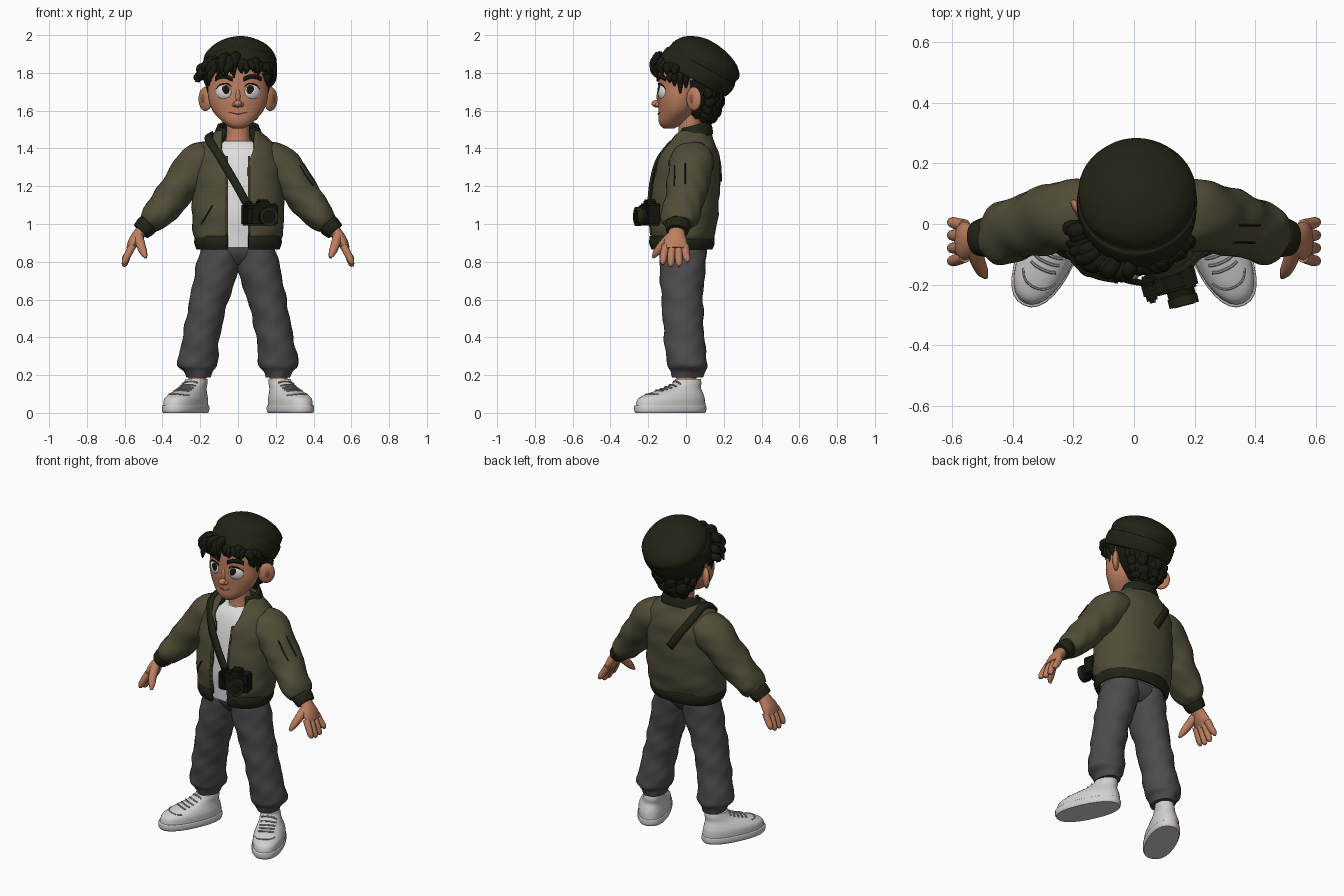
import bpy, bmesh, math, random
from math import sin, cos, pi, radians
from mathutils import Vector, Matrix
from mathutils.bvhtree import BVHTree

if "Cube" in bpy.data.objects:
    bpy.data.objects.remove(bpy.data.objects["Cube"])
random.seed(4)
trees = {}


def material(name, code):
    lin = [(int(code[i:i + 2], 16) / 255) ** 2.2 for i in (0, 2, 4)] + [1]
    m = bpy.data.materials.new(name)
    m.use_nodes = True
    m.diffuse_color = lin
    bsdf = m.node_tree.nodes["Principled BSDF"]
    bsdf.inputs["Base Color"].default_value = lin
    bsdf.inputs["Roughness"].default_value = 0.8
    return m


SKIN = material("skin", "BC7E60")
BLUSH = material("dark skin", "8F5844")
HAIR = material("black hair", "1E1F17")
KNIT = material("dark green knit", "26281C")
OLIVE = material("olive cloth", "514E3A")
GREY = material("grey trousers", "4F4B4E")
WHITE = material("white cloth", "DEDCDC")
SHOE = material("shoe leather", "D2CECC")
LACE = material("lace grey", "A5A19E")
BLACK = material("camera black", "1B1C15")


def finish(name, bm, mat, thick=0):
    bmesh.ops.recalc_face_normals(bm, faces=bm.faces)
    trees[name] = BVHTree.FromBMesh(bm)
    me = bpy.data.meshes.new(name)
    bm.to_mesh(me)
    bm.free()
    me.materials.append(mat)
    ob = bpy.data.objects.new(name, me)
    bpy.context.collection.objects.link(ob)
    if thick:
        mod = ob.modifiers.new("thickness", 'SOLIDIFY')
        mod.thickness, mod.offset = thick, 0
    return ob


def smooth_rows(rows, n):
    """Catmull-Rom interpolation of section rows."""
    out = []
    for i in range(len(rows) - 1):
        a, b, c, d = (rows[min(max(j, 0), len(rows) - 1)] for j in range(i - 1, i + 3))
        for k in range(n):
            t = k / n
            out.append([q + .5 * t * (r - p + t * (2 * p - 5 * q + 4 * r - s + t * (3 * (q - r) + s - p)))
                        for p, q, r, s in zip(a, b, c, d)])
    return out + [list(rows[-1])]


def loft(name, rows, mat, path=False, n=4, seg=28, power=2, wrinkle=0, shear=0, thick=0):
    """Skin rows of (x, y, z, rx, ry[, half gap]); rings are level, or square to the path."""
    rows = smooth_rows(rows, n)
    bm = bmesh.new()
    rings = []
    for i, row in enumerate(rows):
        c, rx, ry = Vector(row[:3]), max(row[3], .002), max(row[4], .002)
        u, v = Vector((1, 0, 0)), Vector((0, 1, 0))
        if path:
            t = (Vector(rows[min(i + 1, len(rows) - 1)][:3]) - Vector(rows[max(i - 1, 0)][:3])).normalized()
            v = (v - t * t.y).normalized()
            u = v.cross(t)
        gap = len(row) > 5
        g = math.asin(min(1, max(row[5], 0) / rx) ** (power / 2)) if gap else 0
        ring = []
        for k in range(seg + gap):
            a = g + (2 * pi - 2 * g) * k / seg
            w = wrinkle * (sin(2 * a + 38 * c.z) + .7 * sin(5 * a - 61 * c.z))
            s, q = (math.copysign(abs(f) ** (2 / power), f) for f in (sin(a), -cos(a)))
            p = c + u * s * (rx + w) + v * q * (ry + w)
            p.z += shear * (p.y - c.y)
            ring.append(bm.verts.new(p))
        rings.append(ring)
    for a, b in zip(rings, rings[1:]):
        for k in range(seg):
            j = (k + 1) % len(a)
            bm.faces.new((a[k], a[j], b[j], b[k]))
    if not gap:
        bm.faces.new(rings[0])
        bm.faces.new(rings[-1])
    return finish(name, bm, mat, thick)


def taper(name, pts, radii, mat, seg=10):
    return loft(name, [(*p, r, r) for p, r in zip(pts, radii)], mat, path=True, seg=seg)


def ribbon(name, pts, side, width, mat, thick=.01):
    bm = bmesh.new()
    half = Vector(side).normalized() * width / 2
    rows = [[bm.verts.new(Vector(p) + half * s) for s in (-1, 1)] for p in smooth_rows(pts, 4)]
    for a, b in zip(rows, rows[1:]):
        bm.faces.new((a[0], a[1], b[1], b[0]))
    return finish(name, bm, mat, thick)


def blobs(name, items, mat):
    """Ellipsoids given as (centre, radii, turn about z)."""
    bm = bmesh.new()
    for c, r, turn in items:
        bmesh.ops.create_icosphere(bm, subdivisions=3, radius=1, matrix=Matrix.Translation(c)
                                   @ Matrix.Rotation(turn, 4, 'Z') @ Matrix.Diagonal((*r, 1)))
    return finish(name, bm, mat)


def on(part, p, view=(0, -1, 0), lift=.004):
    """Drop a point onto a part, seen from the given direction."""
    d = Vector(view).normalized()
    hit = trees[part].ray_cast(Vector(p) + d * 2, -d)[0]
    return tuple((hit or Vector(p)) + d * lift)


def mirrored(s, rows):
    return [(r[0] * s, *r[1:]) for r in rows]


# Jacket, shirt and neck
body = [(.95, -.018, .228, .165), (1.05, -.013, .237, .175), (1.2, 0, .23, .172), (1.32, .012, .222, .16),
        (1.40, .02, .195, .136), (1.45, .03, .15, .108), (1.49, .038, .105, .085)]
loft("shirt", [(0, -.015, .875, .195, .14)] + [(0, y, z, rx - .025, ry - .025) for z, y, rx, ry in body[:-2]]
     + [(0, .03, 1.44, .10, .085)], WHITE, power=2.3)
loft("jacket", [(0, -.018, .915, .215, .155, .055)] + [(0, y, z, rx, ry, .055 + .03 * (z > 1.35)) for z, y, rx, ry in body],
     OLIVE, seg=48, power=2.3, wrinkle=.003, thick=.016)
loft("jacket_hem", [(0, -.023, z, r, r - .057, .055) for z, r in ((.868, .21), (.9, .222), (.935, .219))],
     KNIT, power=2.3, thick=.02, seg=40)
loft("jacket_collar", [(0, .03, 1.445, .132, .105, .085), (0, .04, 1.485, .115, .09, .07), (0, .045, 1.52, .1, .074, .062)],
     KNIT, shear=.3, thick=.018)
loft("neck", [(0, .02, 1.40, .08, .075), (0, .02, 1.46, .062, .06), (0, .02, 1.58, .06, .06)], SKIN)
for s in (-1, 1):
    ribbon("zip_edge", [on("shirt", (s * .058, 0, z), lift=.032) for z in (.94, 1.05, 1.2, 1.36)], (1, 0, 0), .01, OLIVE)
    taper("jacket_pocket", [on("jacket", (s * x, 0, z), lift=.01) for x, z in ((.135, 1.1), (.165, 1.05), (.195, 1.0))],
          [.005] * 3, KNIT, 6)

# Sleeves, cuffs and hands
arm = [(.12, .03, 1.37, .075, .09), (.2, .03, 1.325, .108, .12), (.3, .01, 1.21, .1, .11),
       (.37, -.01, 1.115, .088, .105), (.44, -.035, 1.035, .08, .098), (.475, -.042, 1.0, .058, .075)]
for s in (-1, 1):
    loft("sleeve", mirrored(s, arm), OLIVE, path=True, n=6, wrinkle=.004)
    loft("sleeve_cuff", mirrored(s, [(.462, -.04, 1.012, .05, .06), (.485, -.043, .99, .058, .066),
                                     (.515, -.047, .96, .05, .058)]), KNIT, path=True)
    loft("palm", mirrored(s, [(.49, -.045, .985, .033, .038), (.525, -.05, .945, .032, .046),
                              (.552, -.055, .905, .03, .062), (.573, -.055, .868, .02, .06)]), SKIN, path=True)
    for k in range(4):
        y, drop = -.107 + .034 * k, (.0, .012, .01, -.012)[k]
        taper("finger", mirrored(s, [(.558, y, .885), (.582, y * 1.15 + .006, .84), (.6, y * 1.25 + .012, .802 - drop),
                                     (.607, y * 1.25 + .012, .786 - drop)]), [.021, .02, .017, .007], SKIN)
    taper("thumb", mirrored(s, [(.528, -.075, .935), (.515, -.122, .89), (.5, -.155, .85), (.488, -.175, .822)]),
          [.028, .025, .02, .008], SKIN)
# Zipped pocket on the left sleeve
for dy in (-.03, .03):
    taper("sleeve_pocket", [on("sleeve", (.3 + .45 * k, -.02 + dy, 1.22 - .8 * k), (.85, -.15, .5), .002)
                            for k in (-.07, 0, .07)], [.004] * 3, KNIT, 6)

# Trousers
leg = [(.09, -.015, .89, .1, .12), (.103, -.017, .8, .113, .124), (.125, -.02, .7, .112, .116), (.153, -.02, .6, .103, .11),
       (.175, -.015, .5, .1, .108), (.195, -.01, .4, .098, .106), (.21, .002, .3, .104, .108),
       (.215, .007, .25, .104, .106), (.212, .009, .22, .08, .09), (.21, .01, .187, .066, .08)]
loft("trouser_seat", [(0, -.015, .93, .18, .12), (0, -.015, .86, .19, .117), (0, -.015, .82, .14, .1),
                      (0, -.015, .785, .05, .07)], GREY, power=2.3)
for s in (-1, 1):
    loft("trouser_leg", mirrored(s, leg), GREY, n=6, wrinkle=.0028)

# Shoes: sole, upper, laces, toe seam and ankle, all turned outwards
for s in (-1, 1):
    sole = loft("shoe_sole", [(s * bow, -.095, z, rx, ry) for z, rx, ry, bow in
                              ((0, .087, .197, .006), (.012, .093, .203, .006), (.035, .093, .203, .006),
                               (.04, .089, .199, .006))], SHOE, power=2.3)
    upper = loft("shoe_upper", [(s * .006, -.093, .035, .089, .198), (s * .006, -.088, .075, .088, .189),
                                (s * .004, -.062, .103, .077, .155), (0, -.022, .13, .064, .105),
                                (-s * .004, .008, .158, .058, .078), (-s * .006, .015, .18, .053, .069)],
                 SHOE, power=2.2)
    ankle = loft("ankle", [(-s * .012, .012, .15, .045, .055), (-s * .018, .005, .22, .045, .055)], SKIN)
    parts = [sole, upper, ankle]
    for k in range(5):
        y = -.17 + .026 * k
        parts.append(taper("lace", [on("shoe_upper", (x, y + abs(x) * .3, .1), (0, 0, 1), .002)
                                    for x in (-.045, -.02, .02, .045)], [.005] * 4, LACE, 6))
    parts.append(taper("toe_seam", [on("shoe_upper", (.06 * sin(a), -.18 - .05 * cos(a), .1), (0, 0, 1), .001)
                                    for a in (-1.4, -.7, 0, .7, 1.4)], [.004] * 5, LACE, 6))
    for ob in parts:
        ob.location.x = s * .232
        ob.rotation_euler.z = s * radians(25)

# Head, nose and ears
loft("head", [(0, -.09, 1.505, .025, .025), (0, -.085, 1.52, .056, .05), (0, -.07, 1.55, .092, .076),
              (0, -.045, 1.6, .135, .1), (0, -.035, 1.66, .156, .114), (0, -.025, 1.72, .16, .122),
              (0, -.01, 1.8, .163, .135), (0, 0, 1.88, .145, .13), (0, .01, 1.93, .09, .09)], SKIN, seg=40)
blobs("nose", [((0, -.155, 1.637), (.022, .028, .02), 0), ((-.017, -.147, 1.632), (.014, .018, .013), 0),
               ((.017, -.147, 1.632), (.014, .018, .013), 0), ((0, -.138, 1.675), (.015, .018, .045), 0)], SKIN)
blobs("ears", [((s * .172, .042, 1.662), (.02, .05, .064), s * -.75) for s in (-1, 1)], SKIN)
blobs("ear_hollows", [((s * .183, .032, 1.664), (.008, .016, .028), s * -.75) for s in (-1, 1)], BLUSH)

# Eyes, brows and mouth
blobs("eye_whites", [((s * .074, -.12, 1.698), (.047, .025, .043), s * .45) for s in (-1, 1)], WHITE)
blobs("irises", [((s * .067, -.14, 1.704), (.024, .009, .029), s * .3) for s in (-1, 1)], BLACK)
for s in (-1, 1):
    taper("upper_lash", [(s * .03, -.139, 1.722), (s * .055, -.146, 1.742), (s * .09, -.133, 1.74), (s * .117, -.107, 1.715)],
          [.002, .004, .004, .002], HAIR, 6)
    ribbon("eyebrow", [on("head", (s * x, 0, z), lift=.006) for x, z in ((.03, 1.766), (.065, 1.78), (.1, 1.778), (.12, 1.767))],
           (0, 0, 1), .022, HAIR)
taper("mouth", [on("head", (x, 0, 1.582 + abs(x) * .2), lift=0) for x in (-.05, -.025, 0, .025, .05)],
      [.002, .004, .005, .004, .002], BLUSH, 6)

# Beanie, tilted back and fuller behind
beanie = loft("beanie", [(0, y, h, r, r * 1.04) for y, h, r in
                         ((0, -.005, .18), (0, 0, .192), (.006, .04, .199), (.01, .078, .198), (.012, .088, .191),
                          (.018, .13, .189), (.017, .175, .15), (.01, .205, .09), (0, .218, .035), (0, .22, .004))],
              KNIT, seg=48, wrinkle=.0015)
beanie.location = (.01, .033, 1.772)
beanie.rotation_euler.x = -radians(29)

# Hair: mass under the beanie, curls at the nape, tufts from the brim
scalp = [(0, .075, 1.555, .06, .048), (0, .078, 1.6, .1, .083), (0, .075, 1.67, .143, .11), (0, .06, 1.76, .165, .13)]
loft("hair_mass", scalp, HAIR)
curls = []
for k in range(60):
    x, y, z, rx, ry = smooth_rows(scalp, 4)[random.randrange(10)]
    a = random.uniform(.3, pi - .3)
    r = random.uniform(.02, .032)
    curls.append(((rx * cos(a), y + ry * sin(a), z), (r, r, r * 1.3), a))
blobs("nape_curls", curls, HAIR)


def brim(a, r):
    return Vector((.01 + r * sin(a), .028 - .88 * r * cos(a), 1.77 + .48 * r * cos(a)))


for k in range(24):
    a = -1.4 + .105 * k + random.uniform(-.06, .06)
    big = 1 if a < .05 else .5
    out = Vector((sin(a), -cos(a), 0))
    root = brim(a, .18) + Vector((0, 0, random.uniform(0, .045) * big))
    mid = root + out * random.uniform(.02, .035) * big + Vector((-.012 * big, 0, -.01))
    fall = random.uniform(.06, .125) * (.6 if a < -.8 else 1) * big
    tip = root + out * random.uniform(.015, .045) * big + Vector((random.uniform(-.05, .01) * big, 0, -fall))
    bend = (mid + tip) / 2 + Vector((random.uniform(-.012, .012), 0, 0)) + out * .01
    taper("hair_tuft", [root, mid, bend, tip], [.022, .026, .019, .003], HAIR)
for s in (-1, 1):
    for y, z in ((-.085, 1.75), (-.06, 1.73), (-.03, 1.69), (.0, 1.72)):
        x = s * (.16 + y * .15)
        taper("sideburn", [(x, y + .01, 1.82), (x * 1.05, y, 1.775), (x, y, z)], [.02, .02, .005], HAIR)

# Camera and its shoulder strap
turn = Matrix.Translation((.115, -.19, 1.055)) @ Matrix.Rotation(.25, 4, 'Z')


def camera_box(name, at, size):
    bm = bmesh.new()
    bmesh.ops.create_cube(bm, size=1, matrix=turn @ Matrix.Translation(at) @ Matrix.Diagonal((*size, 1)))
    bmesh.ops.bevel(bm, geom=bm.edges[:], offset=.008, segments=2, affect='EDGES')
    finish(name, bm, BLACK)


def camera_drum(name, at, radius, depth, mat, axis='X'):
    bm = bmesh.new()
    bmesh.ops.create_cone(bm, cap_ends=True, segments=28, radius1=radius, radius2=radius, depth=depth,
                          matrix=turn @ Matrix.Translation(at) @ Matrix.Rotation(pi / 2 if axis == 'X' else 0, 4, 'X'))
    finish(name, bm, mat)


camera_box("camera_body", (0, 0, -.005), (.185, .075, .115))
camera_box("camera_finder", (.015, -.005, .055), (.065, .06, .04))
camera_box("camera_grip", (-.068, -.035, -.008), (.036, .04, .09))
camera_drum("lens_barrel", (.03, -.045, -.015), .046, .05, BLACK)
camera_drum("lens_ring", (.03, -.073, -.015), .05, .03, KNIT)
camera_drum("lens_glass", (.03, -.087, -.015), .034, .006, BLACK)
camera_drum("shutter_dial", (-.06, 0, .055), .016, .02, BLACK, 'Z')
front = [on("shirt", (x, 0, z), lift=.042) for x, z in ((.05, 1.1), (-.01, 1.21), (-.075, 1.32), (-.125, 1.4))]
back = [on("shirt", (x, 0, z), (0, 1, 0), .036) for x, z in ((-.115, 1.39), (-.07, 1.32), (-.015, 1.235))]
ribbon("camera_strap", front + [(-.153, -.05, 1.445), (-.15, .03, 1.476), (-.143, .1, 1.445)] + back,
       (.85, 0, .5), .044, KNIT, .014)

# Smooth shading with sharp edges kept
for ob in bpy.context.collection.objects:
    ob.select_set(ob.type == 'MESH')
    if ob.type == 'MESH':
        bpy.context.view_layer.objects.active = ob
bpy.ops.object.shade_smooth_by_angle(angle=radians(40))
